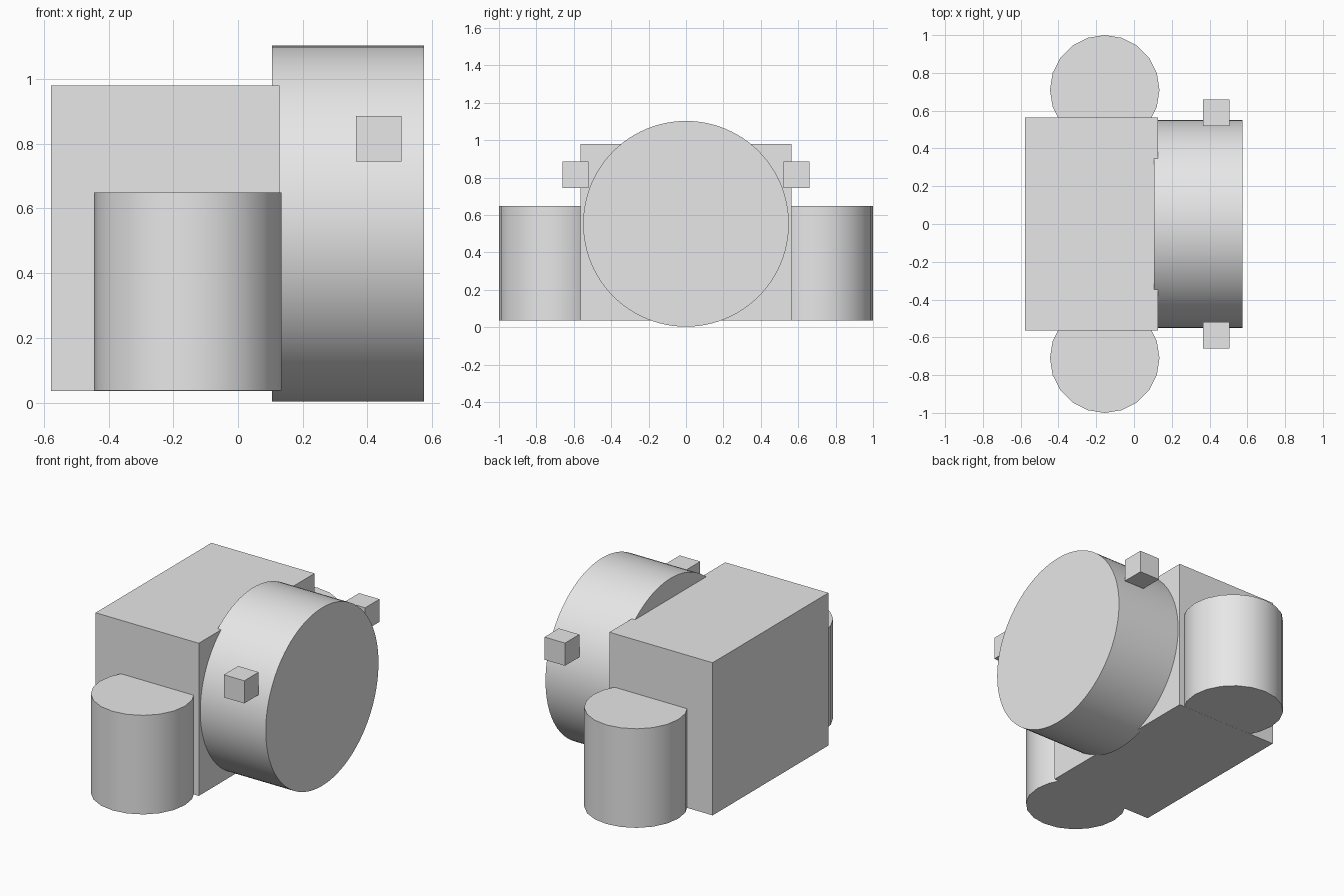
import bpy
import math

cube = bpy.data.objects.get("Cube")
if cube:
    bpy.data.objects.remove(cube, do_unlink=True)

# Single plain grey
grey = bpy.data.materials.new("plain_grey")
grey.use_nodes = True
colour = (0.8, 0.8, 0.8, 1)
grey.diffuse_color = colour
grey.node_tree.nodes["Principled BSDF"].inputs["Base Color"].default_value = colour


def finish(name):
    obj = bpy.context.object
    obj.name = name
    obj.data.materials.append(grey)
    return obj


def box(name, centre, size):
    bpy.ops.mesh.primitive_cube_add(size=1, location=centre)
    obj = finish(name)
    obj.scale = size
    bpy.ops.object.transform_apply(location=False, rotation=False)


def cylinder(name, centre, radius, depth, sides, tilt=0):
    bpy.ops.mesh.primitive_cylinder_add(vertices=sides, radius=radius, depth=depth,
                                        location=centre, rotation=(0, tilt, 0))
    finish(name)
    bpy.ops.object.shade_smooth_by_angle(angle=math.radians(30))


# Main block and the large drum on its left side
box("body_block", (-0.225, 0, 0.508), (0.705, 1.13, 0.943))
cylinder("drum", (0.34, 0, 0.553), 0.55, 0.47, 96, math.pi / 2)

# Upright posts and small side knobs, mirrored front and back
for side, sign in (("front", -1), ("back", 1)):
    cylinder(side + "_post", (-0.155, sign * 0.71, 0.343), 0.29, 0.612, 20)
    box(side + "_knob", (0.435, sign * 0.59, 0.815), (0.14, 0.14, 0.14))
